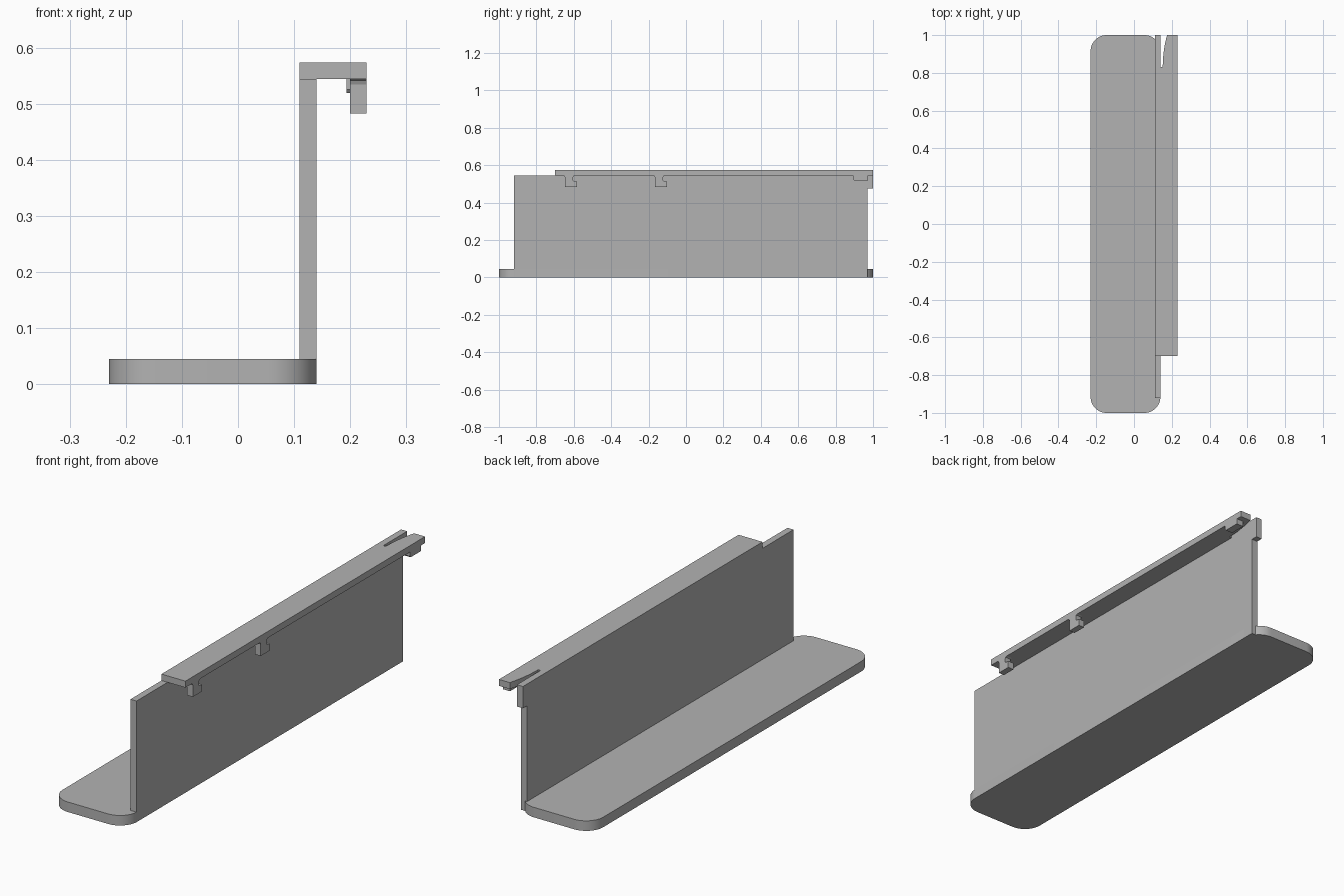
import bpy, bmesh, math
from mathutils import Vector

if "Cube" in bpy.data.objects:
    bpy.data.objects.remove(bpy.data.objects["Cube"])

grey = bpy.data.materials.new("plain grey")
grey.diffuse_color = (0.45, 0.45, 0.45, 1)
grey.use_nodes = True
grey.node_tree.nodes["Principled BSDF"].inputs["Base Color"].default_value = grey.diffuse_color


def extrude(name, points, offset, smooth=False):
    """Extrude a closed planar outline along an offset into a solid part."""
    bm = bmesh.new()
    face = bm.faces.new([bm.verts.new(p) for p in points])
    out = bmesh.ops.extrude_face_region(bm, geom=[face])
    new = [g for g in out["geom"] if isinstance(g, bmesh.types.BMVert)]
    bmesh.ops.translate(bm, verts=new, vec=Vector(offset))
    bmesh.ops.recalc_face_normals(bm, faces=bm.faces)
    me = bpy.data.meshes.new(name)
    bm.to_mesh(me)
    bm.free()
    me.materials.append(grey)
    ob = bpy.data.objects.new(name, me)
    bpy.context.collection.objects.link(ob)
    if smooth:
        bpy.ops.object.select_all(action='DESELECT')
        bpy.context.view_layer.objects.active = ob
        ob.select_set(True)
        bpy.ops.object.shade_smooth_by_angle(angle=math.radians(30))
    return ob


def arc(cx, cy, r, start, end, n):
    """Points on an arc, angles in degrees."""
    angles = [math.radians(start + (end - start) * i / n) for i in range(n + 1)]
    return [(cx + r * math.cos(a), cy + r * math.sin(a)) for a in angles]


# Base plate with rounded corners
R, X0, X1 = 0.085, -0.23, 0.14
outline = (arc(X1 - R, 1 - R, R, 0, 90, 12) + arc(X0 + R, 1 - R, R, 90, 180, 12)
           + arc(X0 + R, R - 1, R, 180, 270, 12) + arc(X1 - R, R - 1, R, 270, 360, 12))
extrude("base_plate", [(x, y, 0) for x, y in outline], (0, 0, 0.045), True)

# Upright wall with a small tab at its back upper corner
wall = [(-0.92, 0), (0.97, 0), (0.97, 0.475), (1, 0.475), (1, 0.544), (-0.92, 0.544)]
extrude("upright_wall", [(0.11, y, z) for y, z in wall], (0.03, 0, 0))

# Top flange with a tapering curved slot at the back
slot = [(0.14 + 0.012 + 0.023 * (i / 8) ** 2, 0.832 + 0.168 * i / 8) for i in range(9)]
flange = [(0.11, -0.70), (0.229, -0.70), (0.229, 1)] + slot[::-1] \
    + [(0.14, 0.832), (0.14, 1), (0.11, 1)]
extrude("top_flange", [(x, y, 0.544) for x, y in flange], (0, 0, 0.029))

# L-shaped hooks under the flange edge, flared where they join it
for i, y0 in enumerate((-0.647, -0.166)):
    stem = y0 + 0.043
    hook = [(y0 - 0.01, 0.544), (y0 - 0.003, 0.541), (y0, 0.534), (y0, 0.482),
            (y0 + 0.064, 0.482), (y0 + 0.064, 0.514), (stem + 0.005, 0.514),
            (stem, 0.519), (stem, 0.534), (stem + 0.003, 0.541), (stem + 0.01, 0.544)]
    extrude(f"hook_{i + 1}", [(0.2, y, z) for y, z in hook], (0.029, 0, 0))

# Latch block under the back of the flange
latch = [(0.893, 0.544), (0.893, 0.525), (0.898, 0.519), (0.973, 0.519), (0.973, 0.544)]
extrude("latch_block", [(0.193, y, z) for y, z in latch], (0.036, 0, 0))
